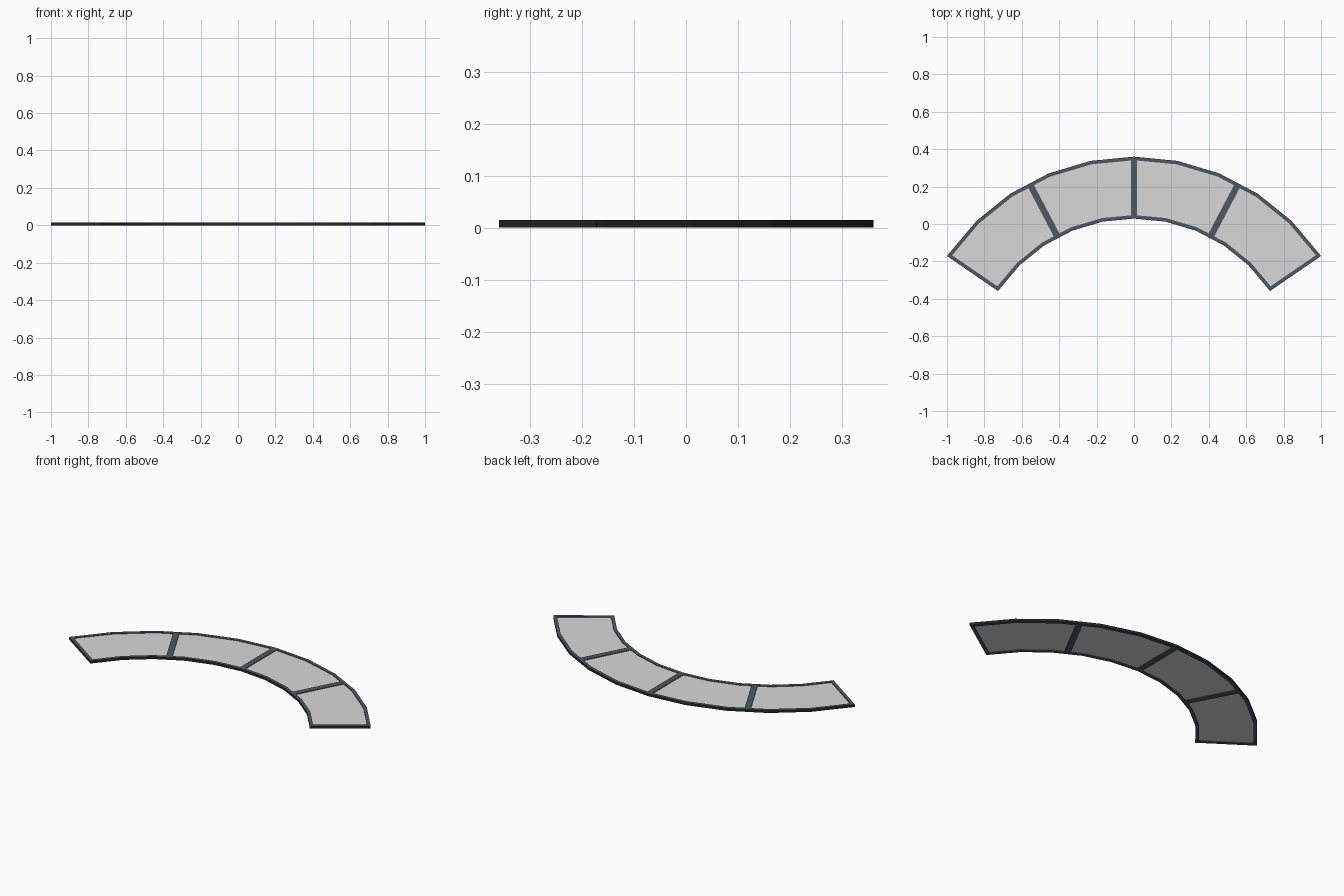
import bpy, bmesh
from math import sin, cos, radians
from mathutils import Vector

if "Cube" in bpy.data.objects:
    bpy.data.objects.remove(bpy.data.objects["Cube"])

# Overall layout: a flat fan of four panels around a centre behind the front edge
CY = -0.845
R_IN, R_OUT = 0.874, 1.205
HALF = radians(55.5)
SEGS = 10
HEIGHT = 0.015
RIM = 0.019


def material(name, rgb):
    m = bpy.data.materials.new(name)
    m.diffuse_color = (*rgb, 1)
    m.use_nodes = True
    m.node_tree.nodes["Principled BSDF"].inputs["Base Color"].default_value = m.diffuse_color
    return m


frame_mat = material("slate", (0.075, 0.098, 0.122))
panel_mat = material("light grey", (0.69, 0.69, 0.69))
edge_mat = material("blackish green", (0.015, 0.022, 0.023))


def polar(r, a, side=0.0):
    """Point at radius r and angle a from +y, shifted sideways along the tangent."""
    return (r * sin(a) + side * cos(a), CY + r * cos(a) - side * sin(a))


def prism(name, points, z0, z1, mat, outward=None):
    """Extruded outline; side walls that face outward get the dark edge colour."""
    bm = bmesh.new()
    face = bm.faces.new([bm.verts.new((x, y, z0)) for x, y in points])
    top = bmesh.ops.extrude_face_region(bm, geom=[face])["geom"]
    for v in top:
        if isinstance(v, bmesh.types.BMVert):
            v.co.z = z1
    bmesh.ops.recalc_face_normals(bm, faces=bm.faces)
    bm.normal_update()
    if outward:
        for f in bm.faces:
            facing = f.normal.dot(outward(f.calc_center_median()))
            if abs(f.normal.z) < 0.5 and facing > -0.5:
                f.material_index = 1
    me = bpy.data.meshes.new(name)
    bm.to_mesh(me)
    bm.free()
    me.materials.append(mat)
    if outward:
        me.materials.append(edge_mat)
    ob = bpy.data.objects.new(name, me)
    bpy.context.collection.objects.link(ob)
    return ob


def arc_strip(name, r0, r1, z0, z1, mat, outward=None):
    angles = [-HALF + 2 * HALF * i / SEGS for i in range(SEGS + 1)]
    pts = [polar(r1, a) for a in angles] + [polar(r0, a) for a in reversed(angles)]
    return prism(name, pts, z0, z1, mat, outward)


def radial_bar(name, a, r0, r1, s0, s1, outward=None):
    pts = [polar(r0, a, s0), polar(r1, a, s0), polar(r1, a, s1), polar(r0, a, s1)]
    return prism(name, pts, 0, HEIGHT, frame_mat, outward)


def radial(c):
    return Vector((c.x, c.y - CY, 0)).normalized()


# Curved rims with dark outside walls
arc_strip("outer_rim", R_OUT - RIM, R_OUT, 0, HEIGHT, frame_mat, radial)
arc_strip("inner_rim", R_IN, R_IN + RIM, 0, HEIGHT, frame_mat, lambda c: -radial(c))

# Thin infill sheet
arc_strip("panel_sheet", R_IN + 0.008, R_OUT - 0.008, 0.004, 0.011, panel_mat)

# Dividers between panels
for i, k in enumerate((-0.5, 0, 0.5)):
    radial_bar(f"divider_{i + 1}", k * HALF, R_IN + 0.005, R_OUT - 0.015, -0.017, 0.017)

# End bars with dark outside walls
for name, s in (("end_bar_left", -1), ("end_bar_right", 1)):
    radial_bar(name, s * HALF, R_IN, R_OUT, -s * 0.008, s * 0.011,
               lambda c, s=s: Vector((s * cos(HALF), -sin(HALF), 0)))
